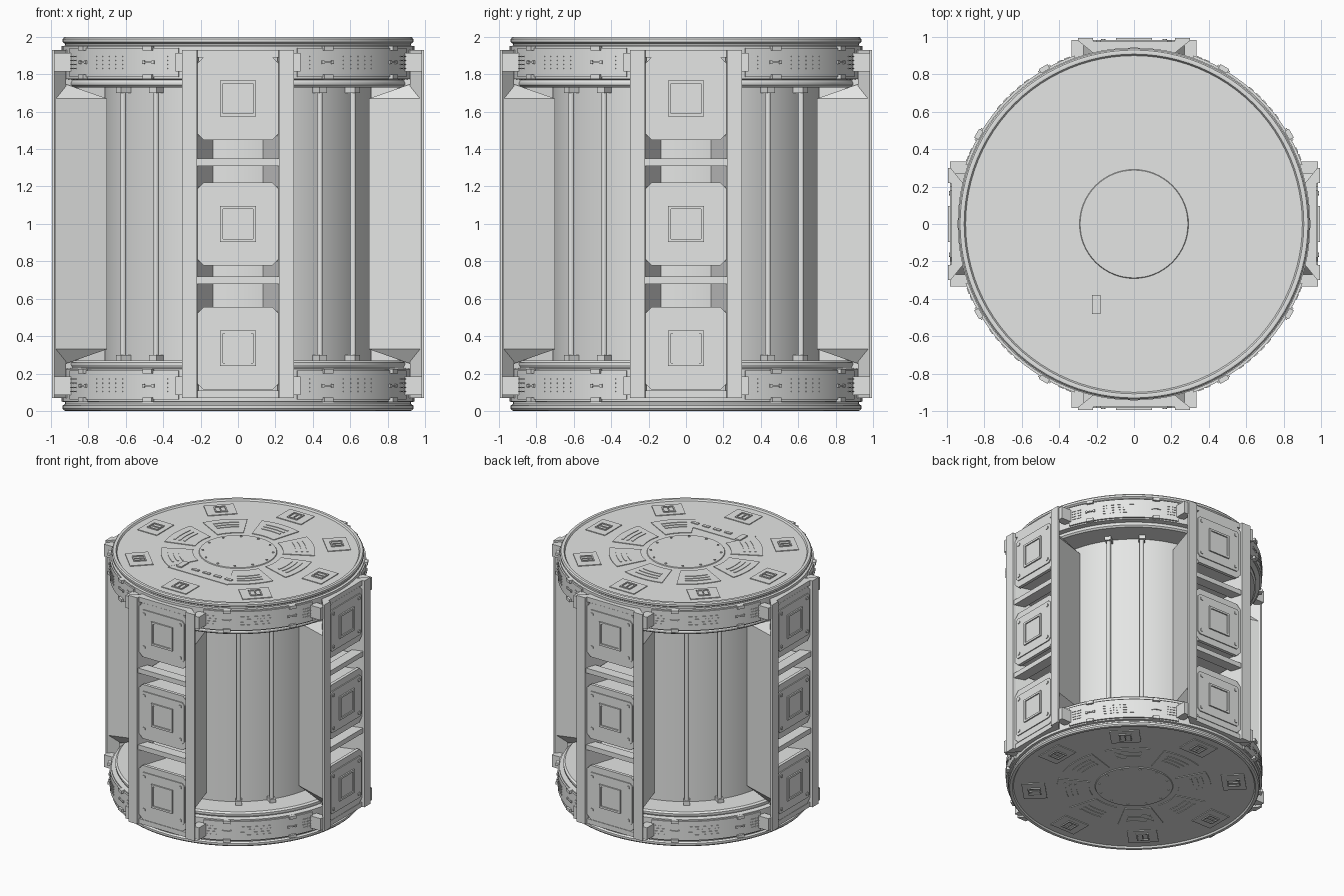
import bpy, bmesh, math
from math import sin, cos, radians
from mathutils import Matrix, Vector

cube = bpy.data.objects.get("Cube")
if cube:
    bpy.data.objects.remove(cube, do_unlink=True)

mat = bpy.data.materials.new("pale_grey_metal")
mat.use_nodes = True
GREY = (0.78, 0.79, 0.78, 1)
mat.diffuse_color = GREY
mat.node_tree.nodes["Principled BSDF"].inputs["Base Color"].default_value = GREY

ID = Matrix.Identity(4)
FLIP = Matrix.Translation((0, 0, 2)) @ Matrix.Scale(-1, 4, (0, 0, 1))
MIRROR_X = Matrix.Scale(-1, 4, (1, 0, 0))


def turn(deg):
    return Matrix.Rotation(radians(deg), 4, 'Z')


QUARTERS = [turn(a) for a in range(0, 360, 90)]
ENDS = [ID, FLIP]


def combine(*groups):
    out = [ID]
    for g in groups:
        out = [a @ b for a in out for b in g]
    return out


def part(name, build, places=(ID,)):
    """Build a shape once, stamp it at every place and link it as one object."""
    src = bmesh.new()
    build(src)
    tmp = bpy.data.meshes.new("tmp")
    src.to_mesh(tmp)
    src.free()
    bm = bmesh.new()
    for m in places:
        old = len(bm.verts)
        bm.from_mesh(tmp)
        bm.verts.ensure_lookup_table()
        bmesh.ops.transform(bm, matrix=m, verts=bm.verts[old:])
    bmesh.ops.recalc_face_normals(bm, faces=bm.faces[:])
    me = bpy.data.meshes.new(name)
    bm.to_mesh(me)
    bm.free()
    bpy.data.meshes.remove(tmp)
    me.materials.append(mat)
    me.shade_smooth()
    me.set_sharp_from_angle(angle=radians(25))
    bpy.context.collection.objects.link(bpy.data.objects.new(name, me))


def hull(bm, pts):
    vs = [bm.verts.new(p) for p in pts]
    bmesh.ops.convex_hull(bm, input=vs)


def box(bm, x0, x1, y0, y1, z0, z1):
    hull(bm, [(x, y, z) for x in (x0, x1) for y in (y0, y1) for z in (z0, z1)])


def prism(bm, pts, z0, z1):
    f = bm.faces.new([bm.verts.new((x, y, z0)) for x, y in pts])
    ext = bmesh.ops.extrude_face_region(bm, geom=[f])
    bmesh.ops.translate(bm, vec=(0, 0, z1 - z0),
                        verts=[v for v in ext["geom"] if isinstance(v, bmesh.types.BMVert)])


def sector(bm, r0, r1, a0, a1, z0, z1, n=14):
    angs = [radians(a0 + (a1 - a0) * i / n) for i in range(n + 1)]
    pts = [(r1 * cos(a), r1 * sin(a)) for a in angs]
    pts += [(r0 * cos(a), r0 * sin(a)) for a in reversed(angs)]
    prism(bm, pts, z0, z1)


def lathe(bm, profile, steps=96):
    vs = [bm.verts.new((r, 0, z)) for r, z in profile]
    es = [bm.edges.new(p) for p in zip(vs, vs[1:])]
    bmesh.ops.spin(bm, geom=vs + es, cent=(0, 0, 0), axis=(0, 0, 1),
                   angle=math.tau, steps=steps, use_duplicate=False)
    bmesh.ops.remove_doubles(bm, verts=bm.verts[:], dist=0.0005)


def chamfered(bm, w, h, c, zc, y0, y1):
    """Upright plate with cut corners, facing -y."""
    pts = [(w, h - c), (w - c, h), (c - w, h), (-w, h - c),
           (-w, c - h), (c - w, -h), (w - c, -h), (w, c - h)]
    hull(bm, [(x, y, zc + z) for x, z in pts for y in (y0, y1)])


# Central barrel and the end drums
part("barrel", lambda bm: lathe(bm, [(0.72, 0.2), (0.72, 1.8)]))
part("end_drum", lambda bm: lathe(bm, [
    (0, 1.985), (0.9, 1.985), (0.908, 1.998), (0.918, 2), (0.93, 1.998), (0.938, 1.988),
    (0.938, 1.972), (0.925, 1.963), (0.925, 1.953), (0.943, 1.95), (0.943, 1.775),
    (0.905, 1.77), (0.913, 1.755), (0.913, 1.742), (0.9, 1.73), (0.71, 1.73)]), ENDS)


# Rods with end clamps running along the barrel
def rod(bm):
    bmesh.ops.create_cone(bm, cap_ends=True, segments=14, radius1=0.017, radius2=0.017,
                          depth=1.5, matrix=Matrix.Translation((0.755, 0, 1)))
    for z in (0.285, 1.715):
        box(bm, 0.71, 0.785, -0.024, 0.024, z - 0.015, z + 0.015)


part("barrel_rods", rod, combine(QUARTERS, [turn(35.5), turn(54.5)]))


# Outer band panels with latches and slots
def band(bm):
    sector(bm, 0.93, 0.955, 19.5, 70.5, 1.785, 1.94)


def band_detail(bm):
    def plate(a, z, da, dz, r=0.959):
        sector(bm, 0.945, r, a - da, a + da, z - dz, z + dz, 2)
    for a in (30, 60):
        for z in (1.787, 1.94):
            plate(a, z, 1.6, 0.012, 0.972)
        plate(a, 1.865, 1.4, 0.004, 0.964)
        plate(a - 1.8, 1.865, 0.4, 0.009, 0.964)
        plate(a + 1.8, 1.865, 0.4, 0.009, 0.964)
    for a in (22, 24.5, 37, 40, 43, 46, 49, 66, 68.5):
        for row in range(4):
            plate(a, 1.83 + row * 0.022, 0.9, 0.003)


part("band_panels", band, combine(QUARTERS, ENDS))
part("band_details", band_detail, combine(QUARTERS, ENDS))

# Four upright frames: slanted walls, edge strips, drum connectors
SIDES = [ID, MIRROR_X]


def wall(bm):
    outer, face = (0.295, -0.985), (0.22, -0.985)
    root_in, root_out = (0.13, -0.70), (0.205, -0.70)
    pts = [(*p, z) for p in (outer, face, root_in, root_out) for z in (0.33, 1.67)]
    hull(bm, pts + [(*face, 0.23), (*face, 1.77)])


def strip(bm):
    prism(bm, [(0.22, -0.995), (0.3, -0.995), (0.3, -0.98), (0.225, -0.92), (0.21, -0.93)], 0.07, 1.93)


part("frame_walls", wall, combine(QUARTERS, SIDES))
part("frame_strips", strip, combine(QUARTERS, SIDES))
part("frame_connectors", lambda bm: box(bm, 0.27, 0.335, -0.985, -0.89, 1.815, 1.915),
     combine(QUARTERS, SIDES, ENDS))


# Cross bars between the boxes
def bars(bm):
    for z in (0.70, 1.33):
        box(bm, -0.225, 0.225, -0.985, -0.9, z - 0.02, z + 0.02)
        box(bm, -0.16, 0.16, -0.9, -0.70, z - 0.012, z + 0.012)
    for z in (0.09, 1.91):
        box(bm, -0.225, 0.225, -0.975, -0.9, z - 0.02, z + 0.02)


part("cross_bars", bars, QUARTERS)

BOX_HEIGHTS = [Matrix.Translation((0, 0, z)) for z in (0.335, 1.0, 1.67)]


# Equipment boxes with a cut-corner cover and a raised square hatch
def equipment(bm):
    rear, front = (0.14, -0.71), (0.215, -0.96)
    hull(bm, [(s * x, y, z) for x, y in (rear, front) for s in (-1, 1) for z in (-0.2, 0.2)])
    chamfered(bm, 0.218, 0.222, 0.035, 0, -0.976, -0.95)
    chamfered(bm, 0.2, 0.17, 0.02, 0, -0.984, -0.97)


def hatch(bm):
    chamfered(bm, 0.078, 0.078, 0.008, 0, -0.988, -0.98)
    for s in (-1, 1):
        box(bm, s * 0.088 - 0.008, s * 0.088 + 0.008, -0.995, -0.98, -0.096, 0.096)
        box(bm, -0.08, 0.08, -0.995, -0.98, s * 0.088 - 0.008, s * 0.088 + 0.008)
        for t in (-1, 1):
            chamfered(bm, 0.012, 0.012, 0.005, 0.135 * t, -0.99, -0.98)
            bmesh.ops.translate(bm, vec=(s * 0.165, 0, 0), verts=bm.verts[-16:])


part("equipment_boxes", equipment, combine(QUARTERS, BOX_HEIGHTS))
part("box_hatches", hatch, combine(QUARTERS, BOX_HEIGHTS))


# Lid centre disc with bolts
def lid_disc(bm):
    lathe(bm, [(0, 1.991), (0.288, 1.991), (0.292, 1.984)], 64)
    for i in range(12):
        bmesh.ops.create_cone(bm, cap_ends=True, segments=8, radius1=0.009, radius2=0.009, depth=0.008,
                              matrix=turn(i * 30) @ Matrix.Translation((0.262, 0, 1.992)))


part("lid_discs", lid_disc, ENDS)


# Lid vent wedges, with the front one on top replaced by a control strip
def wedge(bm):
    sector(bm, 0.335, 0.575, -17, 17, 1.98, 1.99)
    for i in range(3):
        r = 0.43 + i * 0.04
        sector(bm, r, r + 0.014, -11, 11, 1.985, 1.994, 8)


part("lid_vents", wedge, [turn(a) for a in range(0, 360, 45) if a != 270]
     + [FLIP @ turn(a) for a in range(0, 360, 45)])


# Lid pads with twin-slot sockets
def pad(bm):
    box(bm, 0.66, 0.835, -0.112, 0.112, 1.98, 1.991)
    for s in (-1, 1):
        box(bm, 0.705, 0.79, s * 0.041 - 0.005, s * 0.041 + 0.005, 1.985, 1.999)
        box(bm, 0.747 + s * 0.043 - 0.005, 0.747 + s * 0.043 + 0.005, -0.046, 0.046, 1.985, 1.999)
    box(bm, 0.705, 0.79, -0.004, 0.004, 1.985, 1.997)


part("lid_pads", pad, combine(ENDS, [turn(a) for a in range(0, 360, 45)]))


def control(bm):
    box(bm, -0.27, 0.27, -0.52, -0.38, 1.98, 1.989)
    box(bm, -0.225, -0.18, -0.48, -0.38, 1.985, 1.999)
    for i in range(4):
        x = -0.1 + i * 0.1
        box(bm, x, x + 0.06, -0.46, -0.435, 1.985, 1.996)


part("lid_control_strip", control)
